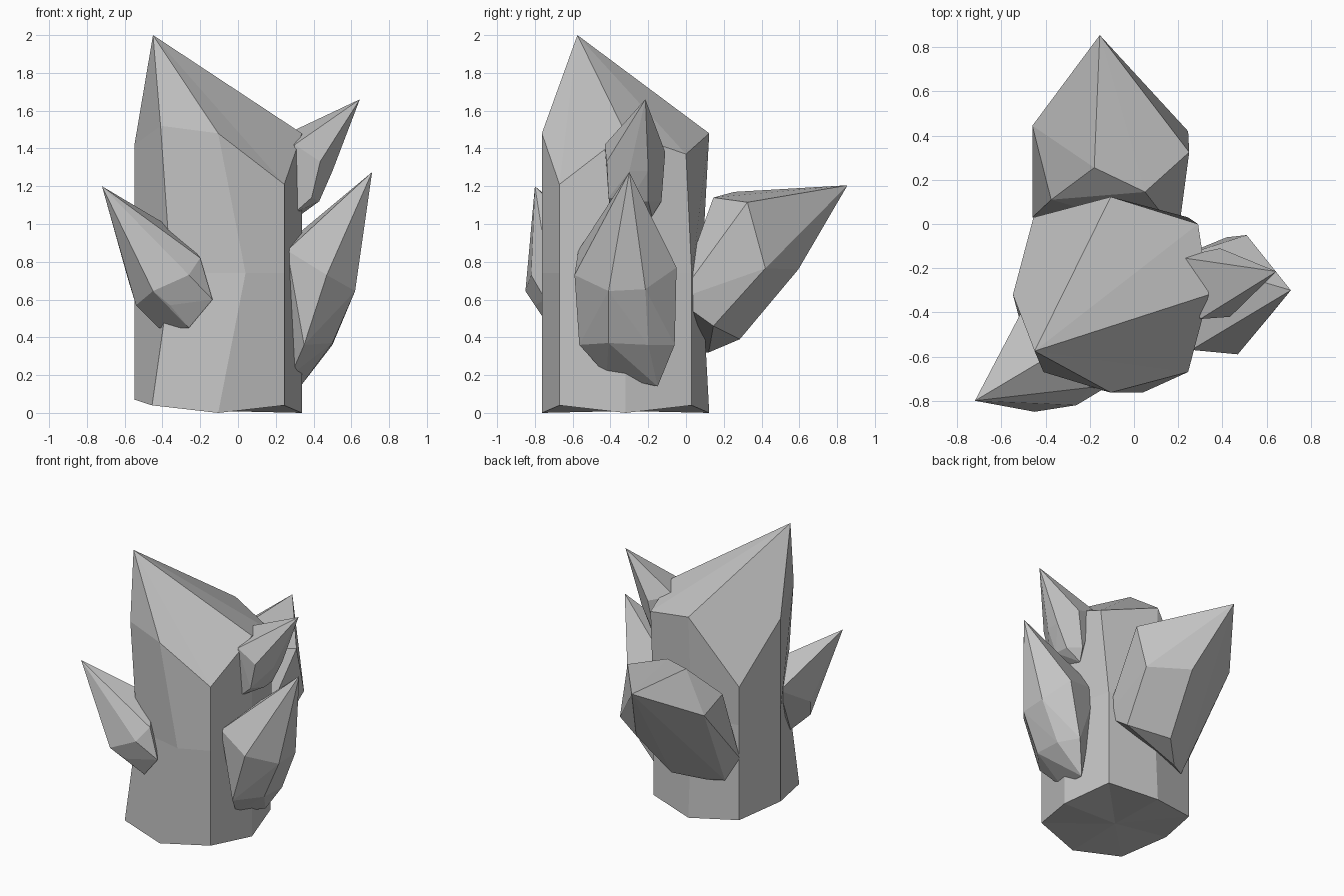
import bpy
import bmesh
from mathutils import Vector

default_cube = bpy.data.objects.get("Cube")
if default_cube:
    bpy.data.objects.remove(default_cube, do_unlink=True)

# One plain stone colour for every crystal
stone = bpy.data.materials.new("grey_stone")
stone.use_nodes = True
grey = (0.55, 0.55, 0.55, 1)
stone.diffuse_color = grey
stone.node_tree.nodes["Principled BSDF"].inputs["Base Color"].default_value = grey


def finish(bm, name):
    """Turn a bmesh into a flat-shaded stone object."""
    bmesh.ops.recalc_face_normals(bm, faces=bm.faces[:])
    mesh = bpy.data.meshes.new(name)
    bm.to_mesh(mesh)
    bm.free()
    mesh.materials.append(stone)
    obj = bpy.data.objects.new(name, mesh)
    bpy.context.collection.objects.link(obj)
    return obj


def shard(name, tip, shoulder, foot):
    """Convex crystal: a tip, a ring of shoulder corners and a blunt foot."""
    bm = bmesh.new()
    for corner in [tip] + shoulder + foot:
        bm.verts.new(corner)
    hull = bmesh.ops.convex_hull(bm, input=bm.verts[:])
    unused = set(hull["geom_interior"] + hull["geom_unused"])
    loose = [v for v in unused if isinstance(v, bmesh.types.BMVert)]
    bmesh.ops.delete(bm, geom=loose, context="VERTS")
    bmesh.ops.dissolve_limit(bm, angle_limit=0.03,
                             verts=bm.verts[:], edges=bm.edges[:])
    return finish(bm, name)


# Main column: eight-sided rings around an upright axis, starting at the front
axis = Vector((-0.105, -0.32, 0))
flat, diagonal = 0.443, 0.35
octagon = [(0, -flat), (diagonal, -diagonal), (flat, 0), (diagonal, diagonal),
           (0, flat), (-diagonal, diagonal), (-flat, 0), (-diagonal, -diagonal)]


def ring(bm, heights, shifts):
    """Add one octagonal ring, with a few corners pushed sideways."""
    verts = []
    for i, ((x, y), z) in enumerate(zip(octagon, heights)):
        dx, dy = shifts.get(i, (0, 0))
        verts.append(bm.verts.new(axis + Vector((x + dx, y + dy, z))))
    return verts


def main_column():
    bm = bmesh.new()
    bottom = ring(bm, [0, 0.04, 0, 0.04, 0, 0.04, 0.07, 0.04], {})
    waist = ring(bm, [0.74] * len(octagon),
                 {0: (0.145, 0), 4: (0, -0.04), 7: (0.1, 0)})
    top = ring(bm, [1.48, 1.21, 1.48, 1.37, 1.48, 1.02, 1.42, 1.52],
               {3: (0.045, -0.03), 7: (0.045, 0)})
    apex = bm.verts.new((-0.45, -0.575, 2))
    center = bm.verts.new(axis + Vector((0, 0, 0.01)))
    for i in range(len(octagon)):
        j = (i + 1) % len(octagon)
        bm.faces.new((bottom[i], bottom[j], waist[j], waist[i]))
        bm.faces.new((waist[i], waist[j], top[j], top[i]))
        bm.faces.new((top[i], top[j], apex))
        bm.faces.new((bottom[j], bottom[i], center))
    return finish(bm, "main_column")


main_column()

# Small shard leaning out of the front
shard("front_shard", (-0.72, -0.8, 1.2),
      [(-0.45, -0.85, 0.645), (-0.26, -0.82, 0.73), (-0.2, -0.74, 0.82),
       (-0.3, -0.55, 0.95), (-0.5, -0.38, 0.85), (-0.58, -0.62, 0.7)],
      [(-0.54, -0.68, 0.57), (-0.36, -0.8, 0.57), (-0.135, -0.745, 0.6),
       (-0.26, -0.72, 0.45), (-0.42, -0.62, 0.45)])

# Tall shard low on the left side
shard("lower_side_shard", (0.71, -0.3, 1.275),
      [(0.47, -0.59, 0.73), (0.62, -0.41, 0.645), (0.62, -0.215, 0.655),
       (0.51, -0.05, 0.77), (0.2, -0.15, 0.85), (0.26, -0.57, 0.86)],
      [(0.35, -0.565, 0.36), (0.5, -0.41, 0.37), (0.5, -0.2, 0.36),
       (0.42, -0.06, 0.36), (0.28, -0.42, 0.2), (0.33, -0.15, 0.14)])

# Slim shard high on the left side
shard("upper_side_shard", (0.645, -0.215, 1.66),
      [(0.435, -0.42, 1.33), (0.5, -0.3, 1.28), (0.5, -0.2, 1.28),
       (0.39, -0.11, 1.38), (0.2, -0.15, 1.45), (0.3, -0.43, 1.42)],
      [(0.39, -0.41, 1.14), (0.43, -0.3, 1.12), (0.42, -0.2, 1.12),
       (0.34, -0.13, 1.12), (0.3, -0.4, 1.06), (0.32, -0.18, 1.04)])

# Thick shard jutting from the back
shard("back_shard", (-0.155, 0.855, 1.205),
      [(0.05, 0.145, 1.14), (0.25, 0.325, 1.115), (0.245, 0.42, 0.765),
       (-0.01, 0.595, 0.76), (-0.46, 0.445, 0.97), (-0.375, 0.11, 0.98),
       (-0.18, 0.255, 1.17)],
      [(0.2, -0.05, 0.6), (0.18, 0.145, 0.46), (-0.08, 0.285, 0.39),
       (-0.25, 0.12, 0.32), (-0.36, 0.06, 0.32), (-0.46, 0.03, 0.5)])
